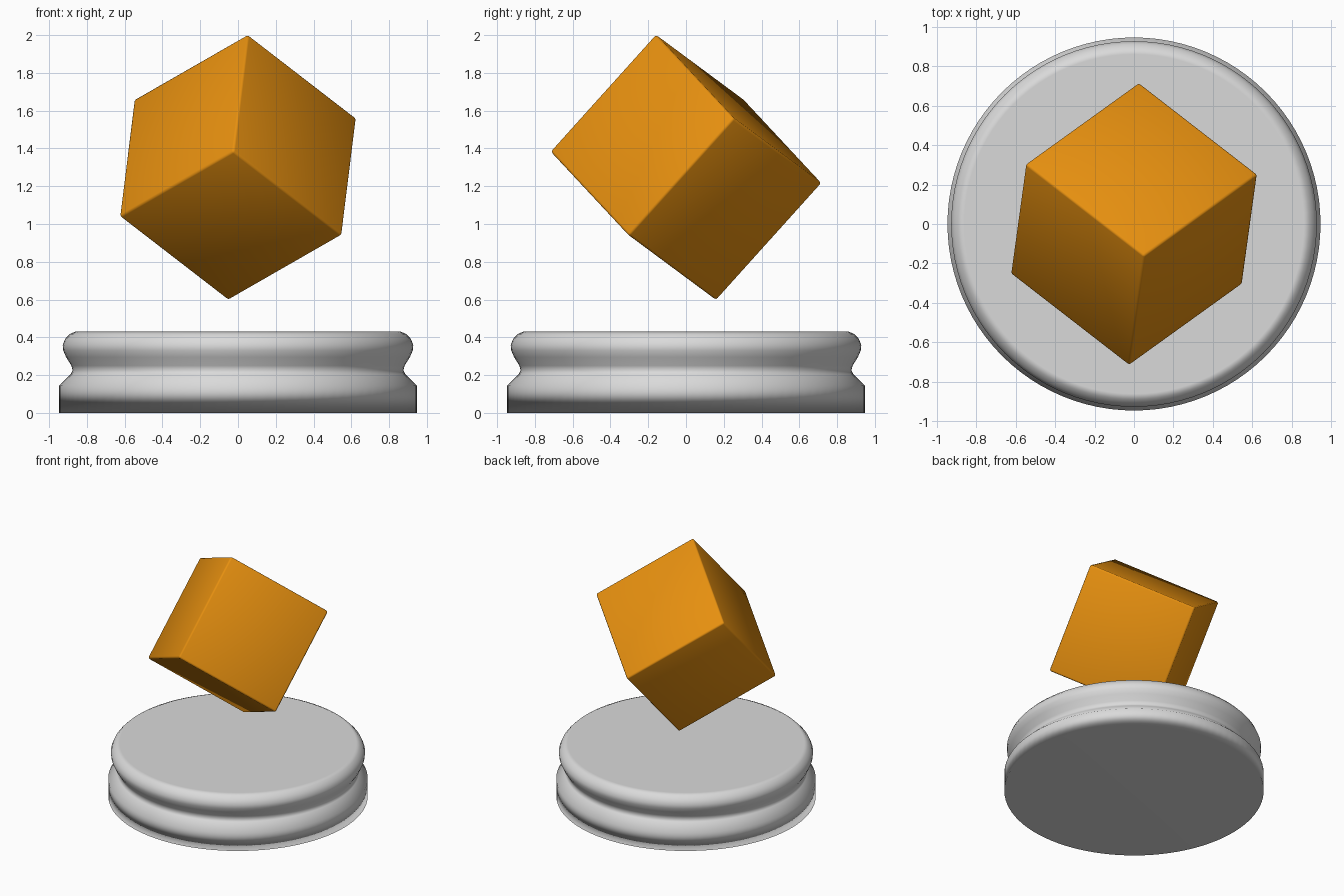
import bpy, bmesh, math
from mathutils import Vector, Matrix

default = bpy.data.objects.get("Cube")
if default:
    bpy.data.objects.remove(default, do_unlink=True)


def material(name, rgb):
    mat = bpy.data.materials.new(name)
    mat.use_nodes = True
    mat.diffuse_color = (*rgb, 1)
    mat.node_tree.nodes["Principled BSDF"].inputs["Base Color"].default_value = (*rgb, 1)
    return mat


def finish(name, bm, mat):
    bmesh.ops.recalc_face_normals(bm, faces=bm.faces)
    for f in bm.faces:
        f.smooth = True
    mesh = bpy.data.meshes.new(name)
    bm.to_mesh(mesh)
    bm.free()
    mesh.materials.append(mat)
    obj = bpy.data.objects.new(name, mesh)
    bpy.context.collection.objects.link(obj)
    return obj


grey = material("light grey", (0.7, 0.7, 0.7))
orange = material("orange", (0.8, 0.28, 0.005))

# Round pedestal: turned profile with a waist and a rounded lip
profile = [(0.947, 0), (0.947, 0.145), (0.885, 0.205), (0.876, 0.225),
           (0.882, 0.25), (0.91, 0.295), (0.925, 0.33), (0.928, 0.36),
           (0.915, 0.392), (0.89, 0.418), (0.862, 0.43)]
SIDES = 96
bm = bmesh.new()
rings = []
for r, z in profile:
    angles = [2 * math.pi * i / SIDES for i in range(SIDES)]
    rings.append([bm.verts.new((r * math.cos(a), r * math.sin(a), z)) for a in angles])
for low, high in zip(rings, rings[1:]):
    for i in range(SIDES):
        j = (i + 1) % SIDES
        bm.faces.new((low[i], low[j], high[j], high[i]))
bm.faces.new(rings[0])
bm.faces.new(rings[-1])
pedestal = finish("pedestal", bm, grey)
weighted = pedestal.modifiers.new("weighted normals", 'WEIGHTED_NORMAL')
weighted.mode = 'FACE_AREA'

# Floating cube: tilted onto a corner, with slightly rounded edges
bm = bmesh.new()
bmesh.ops.create_cube(bm, size=0.838)
bmesh.ops.bevel(bm, geom=bm.edges[:], offset=0.013, segments=2,
                profile=0.5, affect='EDGES')
cube = finish("floating_cube", bm, orange)
x_axis = Vector((0.57, 0.41, -0.44)).normalized()
z_axis = x_axis.cross(Vector((-0.60, 0.46, -0.34))).normalized()
y_axis = z_axis.cross(x_axis)
tilt = Matrix((x_axis, y_axis, z_axis)).transposed().to_4x4()
cube.matrix_world = Matrix.Translation((0, 0, 1.3)) @ tilt
